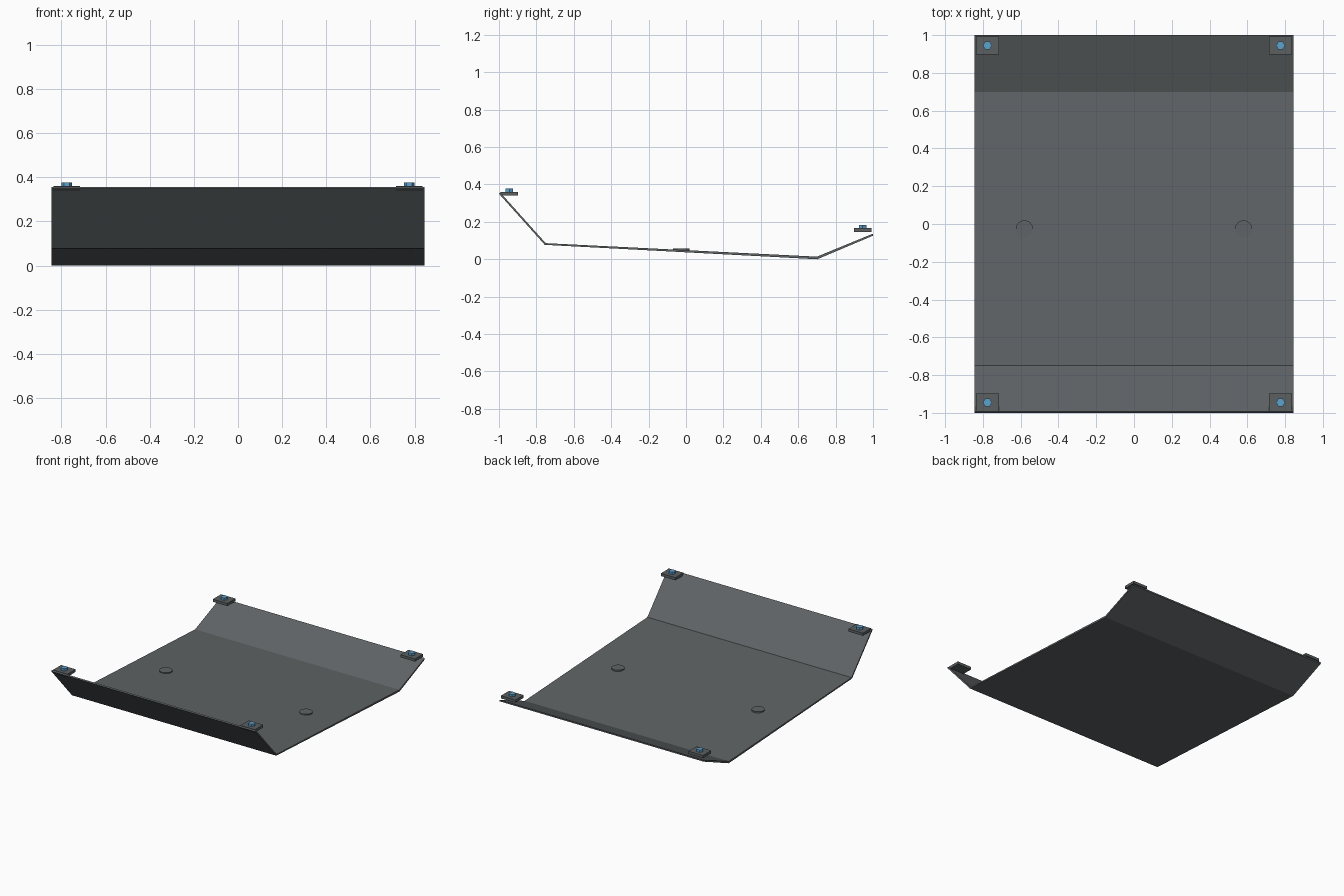
import bpy
import bmesh
from math import radians
from mathutils import Matrix, Vector

if "Cube" in bpy.data.objects:
    bpy.data.objects.remove(bpy.data.objects["Cube"], do_unlink=True)


def material(name, colour):
    mat = bpy.data.materials.new(name)
    mat.use_nodes = True
    mat.diffuse_color = (*colour, 1)
    mat.node_tree.nodes["Principled BSDF"].inputs["Base Color"].default_value = (*colour, 1)
    return mat


steel = material("dark steel", (0.115, 0.127, 0.133))
bracket_steel = material("bracket steel", (0.105, 0.115, 0.12))
bolt_blue = material("bolt blue", (0.11, 0.36, 0.62))


def add_object(name, bm, mat):
    bmesh.ops.recalc_face_normals(bm, faces=bm.faces)
    mesh = bpy.data.meshes.new(name)
    bm.to_mesh(mesh)
    bm.free()
    mesh.materials.append(mat)
    obj = bpy.data.objects.new(name, mesh)
    bpy.context.collection.objects.link(obj)
    return obj


def box(name, centre, size, mat):
    bm = bmesh.new()
    bmesh.ops.create_cube(bm, size=1, matrix=Matrix.Translation(centre) @ Matrix.Diagonal((*size, 1)))
    return add_object(name, bm, mat)


def prism(name, centre, radius, height, sides, mat, turn=0):
    bm = bmesh.new()
    bmesh.ops.create_cone(bm, cap_ends=True, segments=sides, radius1=radius, radius2=radius,
                          depth=height, matrix=Matrix.Translation(centre) @ Matrix.Rotation(turn, 4, "Z"))
    return add_object(name, bm, mat)


# Folded sheet: top profile in (y, z), offset down for thickness, extruded across x
half_width = 0.845
top = [(-0.993, 0.357), (-0.75, 0.086), (0.7, 0.014), (1.0, 0.137)]
bottom = [(-1.0, 0.35), (-0.755, 0.077), (0.702, 0.0), (1.0, 0.126)]
bm = bmesh.new()
rows = [[bm.verts.new((x, y, z)) for y, z in top + bottom[::-1]] for x in (-half_width, half_width)]
count = len(rows[0])
for i in range(count):
    j = (i + 1) % count
    bm.faces.new((rows[0][i], rows[0][j], rows[1][j], rows[1][i]))
for row in rows:
    for i in range(len(top) - 1):
        bm.faces.new((row[i], row[i + 1], row[count - 2 - i], row[count - 1 - i]))
add_object("skid_sheet", bm, steel)

# Mounting brackets with hexagonal bolts at the corners
for end, y, z in (("front", -0.945, 0.35), ("back", 0.945, 0.157)):
    for side, s in (("right", -1), ("left", 1)):
        box(f"{end}_{side}_bracket", Vector((s * 0.776, y, z)), (0.12, 0.096, 0.02), bracket_steel)
        prism(f"{end}_{side}_bolt", Vector((s * 0.776, y, z + 0.0145)), 0.024, 0.025, 6,
              bolt_blue, radians(30))

# Raised drain plugs on the floor
for side, s in (("right", -1), ("left", 1)):
    prism(f"{side}_drain_plug", Vector((s * 0.58, -0.025, 0.051)), 0.045, 0.014, 16, steel)
